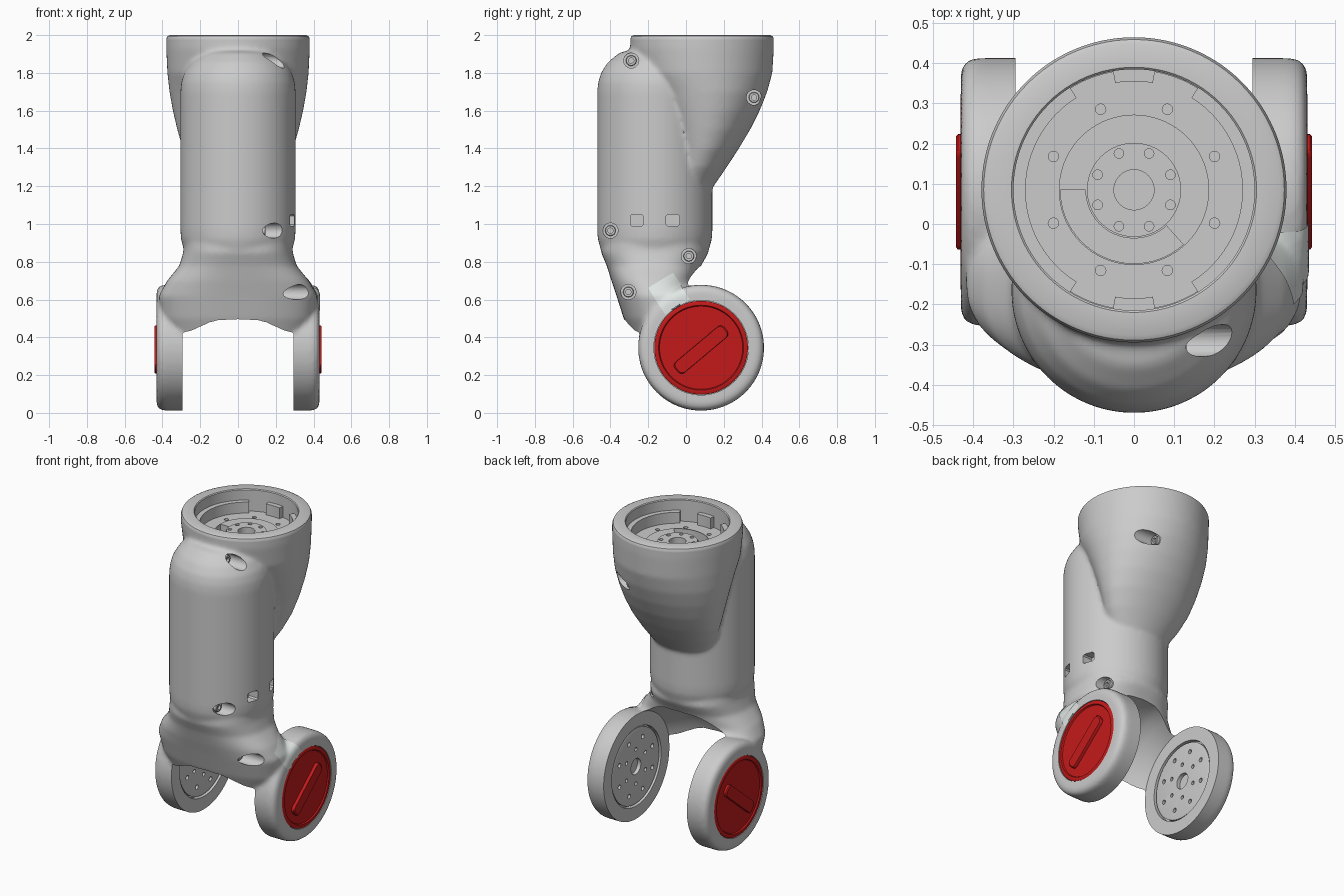
import bpy, bmesh
from math import sin, cos, pi, radians, copysign
from mathutils import Matrix, Vector

if "Cube" in bpy.data.objects:
    bpy.data.objects.remove(bpy.data.objects["Cube"])


def skin(name, rings):
    """Closed solid through a list of equal-length point rings."""
    bm = bmesh.new()
    vs = [[bm.verts.new(p) for p in r] for r in rings]
    n = len(vs[0])
    for a, b in zip(vs, vs[1:]):
        for i in range(n):
            j = (i + 1) % n
            bm.faces.new((a[i], a[j], b[j], b[i]))
    bm.faces.new(vs[0])
    bm.faces.new(vs[-1])
    bmesh.ops.recalc_face_normals(bm, faces=bm.faces)
    me = bpy.data.meshes.new(name)
    bm.to_mesh(me)
    bm.free()
    ob = bpy.data.objects.new(name, me)
    bpy.context.collection.objects.link(ob)
    return ob


def revolve(name, prof, m, n=64):
    """Spin (radius, height) points around the local z axis of matrix m."""
    return skin(name, [[m @ Vector((max(r, .0008) * cos(2 * pi * i / n), max(r, .0008) * sin(2 * pi * i / n), h))
                        for i in range(n)] for r, h in prof])


def ovals(name, rows, power=2, n=72):
    """Loft of horizontal superellipses: (z, half width, front y, back y)."""
    def sp(v):
        return copysign(abs(v) ** (2 / power), v)
    return skin(name, [[(rx * sp(cos(2 * pi * i / n)), (f + b) / 2 + (b - f) / 2 * sp(sin(2 * pi * i / n)), z)
                        for i in range(n)] for z, rx, f, b in rows])


def arc_prism(name, r0, r1, a0, a1, z0, z1, n=24):
    angs = [radians(a0 + (a1 - a0) * i / n) for i in range(n + 1)]
    flat = [(r1 * cos(a), r1 * sin(a)) for a in angs] + [(r0 * cos(a), r0 * sin(a)) for a in reversed(angs)]
    return skin(name, [[(x, CUP_Y + y, z) for x, y in flat] for z in (z0, z1)])


def along_x(y, z):
    return Matrix.Translation((0, y, z)) @ Matrix.Rotation(pi / 2, 4, 'Y')


def rod(r, h0, h1, m, n=20):
    return revolve("cutter", [(r, h0), (r, h1)], m, n)


def join(obs):
    bpy.ops.object.select_all(action='DESELECT')
    for o in obs:
        o.select_set(True)
    bpy.context.view_layer.objects.active = obs[0]
    if len(obs) > 1:
        bpy.ops.object.join()
    return obs[0]


def bake(ob):
    dg = bpy.context.evaluated_depsgraph_get()
    me = bpy.data.meshes.new_from_object(ob.evaluated_get(dg))
    ob.modifiers.clear()
    ob.data = me


def cut(ob, cutters):
    c = join(cutters)
    c.hide_render = True
    mod = ob.modifiers.new("cut", 'BOOLEAN')
    mod.operation, mod.solver, mod.object = 'DIFFERENCE', 'EXACT', c
    bake(ob)
    bpy.data.objects.remove(c)


def paint(ob, name, rgb):
    mat = bpy.data.materials.get(name) or bpy.data.materials.new(name)
    mat.diffuse_color = (*rgb, 1)
    mat.use_nodes = True
    mat.node_tree.nodes["Principled BSDF"].inputs["Base Color"].default_value = mat.diffuse_color
    ob.data.materials.clear()
    ob.data.materials.append(mat)


CUP_Y = .085
CUP = Matrix.Translation((0, CUP_Y, 0))
JOINT = along_x(.08, .345)
SCREWS = [(-.29, 1.865, .11), (.36, 1.67, .13), (-.4, .965, .125), (.015, .83, .2), (-.305, .64, .21)]

# Limb housing: tube, top cup, fork and joint discs blended into one skin
tube = revolve("limb_housing", [(0, .72), (.2, .76), (.25, .8), (.285, .86), (.302, .92), (.305, .97), (.305, 1.3),
                                (.305, 1.7), (.3, 1.75), (.285, 1.8), (.25, 1.855), (.19, 1.905), (.1, 1.93),
                                (0, 1.94)], Matrix.Translation((0, -.165, 0)), 96)
cup = ovals("cup", [(2.1, .38, -.295, .465), (1.93, .38, -.295, .465), (1.8, .374, -.27, .457), (1.7, .363, -.2, .43),
                    (1.6, .345, -.15, .39), (1.5, .322, -.11, .34), (1.4, .293, -.08, .28), (1.3, .25, -.08, .215),
                    (1.22, .2, -.08, .16), (1.15, .15, -.08, .11)])
fork = ovals("fork", [(.95, .28, -.44, .1), (.85, .29, -.45, .12), (.78, .31, -.42, .08), (.7, .375, -.395, .05),
                      (.62, .42, -.368, .08), (.5, .405, -.33, .08), (.4, .36, -.285, .05), (.31, .31, -.24, .05)], 2.4)
discs = [revolve("disc", [(0, s * .26), (.333, s * .26), (.333, s * .39), (.327, s * .415), (.305, s * .431),
                          (0, s * .431)], JOINT, 96) for s in (1, -1)]
body = join([tube, cup, fork] + discs)
mod = body.modifiers.new("blend", 'REMESH')
mod.mode, mod.voxel_size = 'VOXEL', .012
mod = body.modifiers.new("soften", 'SMOOTH')
mod.factor, mod.iterations = .5, 8
bake(body)

# Openings: fork gap with plate recesses, cup bowl and rim, cap pockets, screw bores, side windows
half = [(0, .325), (.25, .325), (.25, .295), (.335, .295), (.36, .25), (.39, .2), (.415, .15), (.43, .1)]
cutters = [revolve("cutter", [(r, -h) for r, h in half] + [(.435, 0)] + half[::-1], JOINT, 96),
           revolve("cutter", [(0, 1.6), (.24, 1.6), (.24, 1.8), (.3, 1.8), (.3, 1.995), (.305, 2), (.362, 2),
                              (.374, 1.994), (.384, 1.97), (.5, 1.97), (.5, 2.2), (0, 2.2)], CUP, 96)]
cutters += [rod(.25, s * .4, s * .5, JOINT, 72) for s in (1, -1)]
cutters += [rod(.04, x, .6, along_x(y, z), 24) for y, z, x in SCREWS]
for y in (-.26, -.07):
    outline = [(-.035, -.022), (-.027, -.03), (.027, -.03), (.035, -.022),
               (.035, .022), (.027, .03), (-.027, .03), (-.035, .022)]
    cutters.append(skin("cutter", [[(x, y + a, 1.02 + b) for a, b in outline] for x in (.235, .5)]))
cut(body, cutters)

# Socket-head screws
for i, (y, z, x) in enumerate(SCREWS):
    revolve(f"screw_{i + 1}", [(.028, x - .005), (.028, x + .018), (.025, x + .021), (.014, x + .021),
                               (.014, x + .008), (0, x + .008)], along_x(y, z), 24)

# Cup floor plate with bolt holes, centre bore and curved slot
floor = revolve("cup_floor", [(0, 1.81), (.299, 1.81), (.299, 1.86), (.187, 1.86), (.187, 1.866), (.117, 1.866),
                              (.117, 1.872), (0, 1.872)], CUP, 72)
holes = [rod(.05, 1.7, 1.95, CUP, 32), arc_prism("cutter", .121, .183, 180, 312, 1.7, 1.95)]
for k in range(8):
    a = radians(22.5 + 45 * k)
    for r, size in ((.217, .013), (.098, .012)):
        holes.append(rod(size, 1.84, 1.95, Matrix.Translation((r * cos(a), CUP_Y + r * sin(a), 0)), 14))
cut(floor, holes)

# Locking ledge segments inside the rim
for i, (a0, a1) in enumerate([(80, 100), (122, 238), (260, 280), (302, 418)]):
    arc_prism(f"lock_ledge_{i + 1}", .27, .302, a0, a1, 1.855, 1.93)

for s, side in ((1, "right"), (-1, "left")):
    # Drilled plate on the inner face of each arm
    plate = revolve(f"{side}_joint_plate", [(0, s * .323), (.24, s * .323), (.24, s * .303), (.225, s * .299),
                                            (0, s * .299)], JOINT, 64)
    holes = [rod(.05, s * .28, s * .34, JOINT, 32)]
    for count, r, size in ((8, .18, .014), (6, .11, .012)):
        for k in range(count):
            a = 2 * pi * (k + .5) / count
            holes.append(rod(size, s * .28, s * .34, along_x(.08 + r * cos(a), .345 + r * sin(a)), 14))
    cut(plate, holes)

    # Red cap with raised lip and slanted grip bar
    cap = revolve(f"{side}_cap", [(0, s * .39), (.248, s * .39), (.248, s * .428), (.242, s * .432), (.225, s * .432),
                                  (.22, s * .424), (0, s * .424)], JOINT, 72)
    paint(cap, "red", (.55, .01, .01))
    t = radians(40)
    outline = []
    for cx, cy, a0 in ((.145, .012, 0), (-.145, .012, 90), (-.145, -.012, 180), (.145, -.012, 270)):
        for k in range(5):
            a = radians(a0 + 22.5 * k)
            outline.append((cx + .025 * cos(a), cy + .025 * sin(a)))
    bar = skin(f"{side}_grip_bar", [[(s * x, .08 + q * (u * cos(t) - v * sin(t)), .335 + q * (u * sin(t) + v * cos(t)))
                                     for u, v in outline] for x, q in ((.41, 1), (.438, 1), (.443, .96))])
    paint(bar, "red", (.55, .01, .01))

# Pale label patch draped over the right shoulder
bm = bmesh.new()
bmesh.ops.create_grid(bm, x_segments=24, y_segments=24, size=1)
for v in bm.verts:
    a, b = v.co.x, v.co.y
    v.co = (.6, -.09 + .065 * a + .045 * b, .63 + .04 * a - .07 * b)
bmesh.ops.recalc_face_normals(bm, faces=bm.faces)
me = bpy.data.meshes.new("shoulder_patch")
bm.to_mesh(me)
bm.free()
patch = bpy.data.objects.new("shoulder_patch", me)
bpy.context.collection.objects.link(patch)
mod = patch.modifiers.new("drape", 'SHRINKWRAP')
mod.target, mod.wrap_method, mod.wrap_mode, mod.offset = body, 'PROJECT', 'ABOVE_SURFACE', .004
mod.use_project_x, mod.use_positive_direction, mod.use_negative_direction = True, False, True
bake(patch)
paint(patch, "pale", (.75, .8, .78))

# Smooth shading with crisp edges
bpy.ops.object.select_all(action='SELECT')
bpy.context.view_layer.objects.active = body
bpy.ops.object.shade_smooth_by_angle(angle=radians(35))
